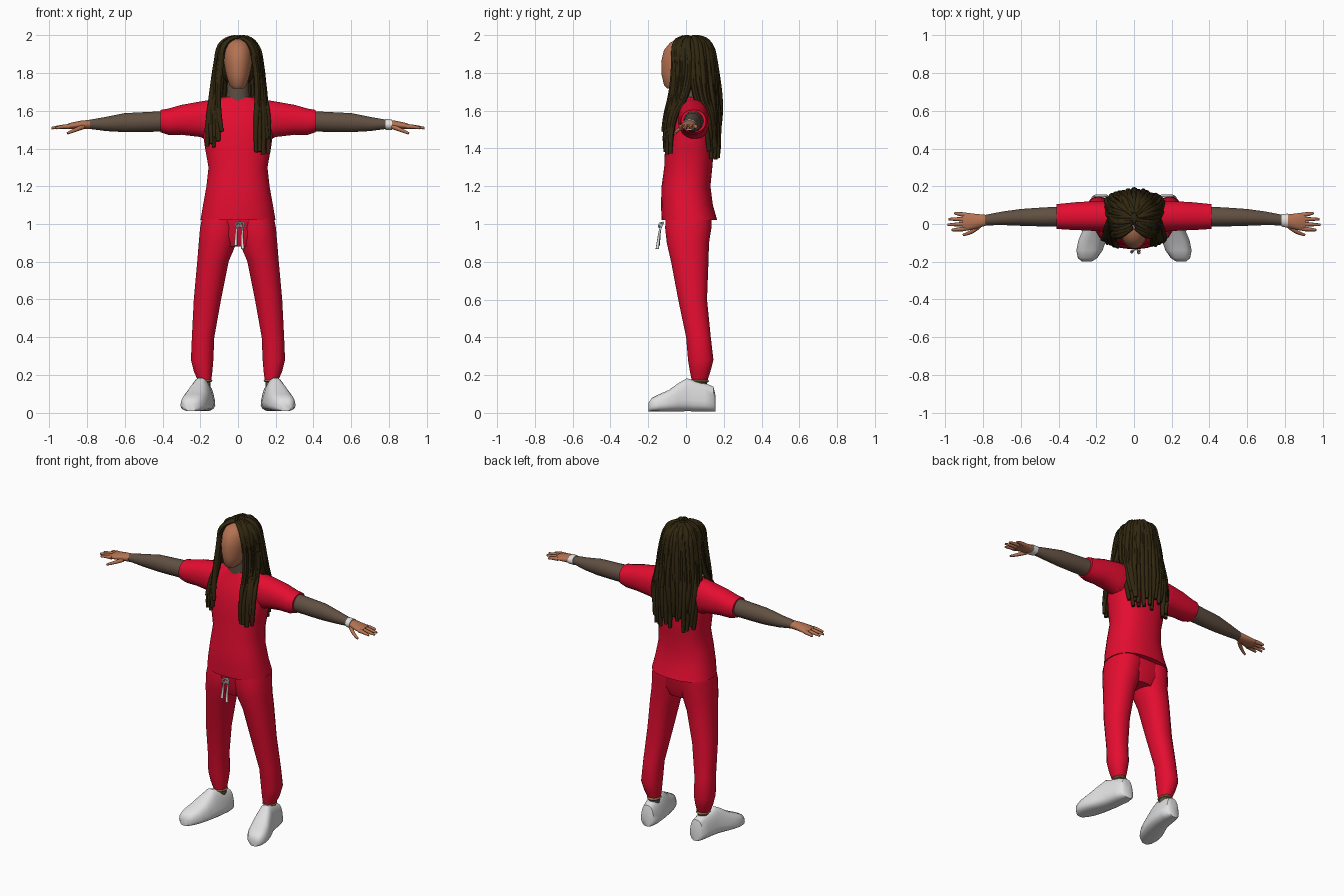
import bpy, bmesh, math, random
from mathutils import Vector

random.seed(4)
if "Cube" in bpy.data.objects:
    bpy.data.objects.remove(bpy.data.objects["Cube"], do_unlink=True)


def material(name, rgb):
    m = bpy.data.materials.new(name)
    m.use_nodes = True
    m.diffuse_color = (*rgb, 1)
    m.node_tree.nodes["Principled BSDF"].inputs["Base Color"].default_value = (*rgb, 1)
    return m


RED = material("red cloth", (0.78, 0.004, 0.03))
SKIN = material("warm skin", (0.46, 0.17, 0.085))
ARM = material("dark skin", (0.12, 0.08, 0.055))
HAIR = material("dark brown hair", (0.03, 0.02, 0.005))
WHITE = material("white", (0.75, 0.75, 0.75))
GOLD = material("tan beads", (0.35, 0.2, 0.08))


def smooth(obj, angle=45):
    bpy.ops.object.select_all(action="DESELECT")
    obj.select_set(True)
    bpy.context.view_layer.objects.active = obj
    bpy.ops.object.shade_smooth_by_angle(angle=math.radians(angle))


def loft(name, mat, rings, axis="z", side=1, n=20, p=1.0):
    """Skin superellipse rings (t, c1, c2, r1, r2) strung along an axis."""
    bm = bmesh.new()
    loops = []
    for t, c1, c2, r1, r2 in rings:
        loop = []
        for i in range(n):
            a = 2 * math.pi * (i + 0.5) / n
            u, v = [math.copysign(abs(f) ** p, f) for f in (math.cos(a), math.sin(a))]
            u, v = c1 + r1 * u, c2 + r2 * v
            co = {"z": (u, v, t), "x": (t, u, v), "y": (u, t, v)}[axis]
            loop.append(bm.verts.new((co[0] * side, co[1], co[2])))
        loops.append(loop)
    for a, b in zip(loops, loops[1:]):
        for i in range(n):
            j = (i + 1) % n
            bm.faces.new((a[i], a[j], b[j], b[i]))
    bm.faces.new(loops[0])
    bm.faces.new(loops[-1])
    bmesh.ops.recalc_face_normals(bm, faces=bm.faces)
    me = bpy.data.meshes.new(name)
    bm.to_mesh(me)
    bm.free()
    me.materials.append(mat)
    obj = bpy.data.objects.new(name, me)
    bpy.context.collection.objects.link(obj)
    smooth(obj)
    return obj


def tubes(name, mat, paths, depth, radii):
    """Round tapered strands through control points, joined in one mesh."""
    cu = bpy.data.curves.new(name, "CURVE")
    cu.dimensions = "3D"
    cu.bevel_depth, cu.bevel_resolution, cu.use_fill_caps = depth, 2, True
    cu.resolution_u = 5
    for path in paths:
        sp = cu.splines.new("NURBS")
        sp.points.add(len(path) - 1)
        for pt, co, r in zip(sp.points, path, radii):
            pt.co, pt.radius = (*co, 1), r
        sp.order_u, sp.use_endpoint_u = 3, True
    cu.materials.append(mat)
    obj = bpy.data.objects.new(name, cu)
    bpy.context.collection.objects.link(obj)
    bpy.ops.object.select_all(action="DESELECT")
    obj.select_set(True)
    bpy.context.view_layer.objects.active = obj
    bpy.ops.object.convert(target="MESH")
    smooth(bpy.context.object)


# Shirt, hips, neck and head
loft("shirt", RED, [
    (1.02, 0, .018, .2, .148), (1.1, 0, .005, .186, .138), (1.2, 0, 0, .168, .13),
    (1.3, 0, .012, .157, .128), (1.4, 0, .018, .175, .13), (1.5, 0, .025, .19, .125),
    (1.58, 0, .03, .185, .11), (1.64, 0, .035, .15, .085), (1.672, 0, .03, .085, .07)],
    n=28, p=.85)
loft("trouser_hips", RED, [
    (.88, 0, .015, .1, .09), (.94, 0, .015, .185, .112), (1.05, 0, .015, .185, .122)], p=.85)
loft("neck", ARM, [(1.62, 0, .025, .078, .068), (1.69, 0, .01, .06, .058),
                   (1.79, 0, 0, .055, .055)])
loft("head", SKIN, [
    (1.718, 0, -.065, .028, .035), (1.735, 0, -.055, .046, .062), (1.79, 0, -.032, .063, .098),
    (1.86, 0, -.022, .074, .11), (1.92, 0, -.015, .073, .103), (1.96, 0, -.005, .058, .08),
    (1.98, 0, 0, .03, .04)], n=24)

for side, label in ((1, "left"), (-1, "right")):
    # Sleeve, arm and hand
    loft(label + "_sleeve", RED, [
        (.08, .04, 1.57, .075, .095), (.15, .04, 1.548, .082, .11), (.2, .042, 1.555, .08, .095),
        (.3, .042, 1.552, .075, .08), (.37, .04, 1.542, .07, .07), (.41, .04, 1.545, .066, .06)],
        "x", side, p=.9)
    loft(label + "_arm", ARM, [
        (.36, .04, 1.545, .055, .055), (.5, .037, 1.54, .05, .053), (.6, .035, 1.537, .045, .051),
        (.7, .03, 1.53, .036, .038), (.79, .02, 1.528, .028, .024)], "x", side)
    loft(label + "_palm", SKIN, [
        (.785, .02, 1.527, .029, .025), (.83, .015, 1.525, .038, .023),
        (.88, .012, 1.52, .047, .018), (.91, .013, 1.516, .045, .012)], "x", side)
    fingers = []
    for y0, y1, tip in ((-.025, -.032, .965), (0, -.004, .988), (.025, .026, .982), (.048, .058, .95)):
        fingers.append([(side * .89, y0, 1.517), (side * .93, (y0 + y1) / 2, 1.517),
                        (side * tip, y1, 1.508)])
    fingers.append([(side * .82, -.01, 1.515), (side * .86, -.048, 1.5), (side * .905, -.058, 1.48)])
    tubes(label + "_fingers", SKIN, fingers, .0115, (1.1, 1, .55))

    # Trouser leg with gathered cuff, ankle and beads
    loft(label + "_trouser_leg", RED, [
        (1.04, .095, .015, .095, .122), (.98, .1, .012, .102, .124), (.9, .108, .01, .101, .113),
        (.8, .133, .02, .084, .1), (.6, .162, .035, .073, .077), (.4, .185, .066, .06, .066),
        (.28, .19, .078, .06, .068), (.22, .185, .075, .05, .055), (.175, .178, .072, .037, .043)],
        side=side, p=.9)
    loft(label + "_ankle", ARM, [(.12, .177, .075, .033, .038), (.2, .178, .072, .033, .038)],
         side=side)
    loft(label + "_anklet", GOLD, [(.162, .177, .074, .036, .042), (.168, .177, .074, .042, .048),
                                   (.178, .177, .074, .036, .042)], side=side)

    # Shoe: rings run heel to toe, then the upper is narrowed with height
    profile = ((.157, .175, .03, .09), (.145, .176, .05, .14), (.1, .178, .062, .158),
               (.04, .186, .066, .172), (.005, .192, .07, .184), (-.04, .206, .074, .158),
               (-.09, .222, .076, .122), (-.14, .236, .07, .1), (-.18, .246, .052, .08),
               (-.198, .25, .028, .055))
    shoe = loft(label + "_shoe", WHITE, [
        (y, x, (top + .008) / 2, r, (top - .008) / 2) for y, x, r, top in profile],
        "y", side, p=.65)
    for v in shoe.data.vertices:
        t = min(1, max(0, (v.co.y + .198) / .355))
        cx = side * (.25 - .075 * t)
        v.co.x = cx + (v.co.x - cx) * (1 - .45 * max(0, v.co.z - .04) / .14)

# Wristband
loft("wristband", WHITE, [(.782, .02, 1.527, .034, .029), (.815, .017, 1.526, .038, .029)], "x")

# Drawstring
tubes("drawstring", WHITE, [
    [(.01, -.12, 1.01), (-.008, -.137, .98), (-.01, -.142, .93), (-.012, -.148, .885)],
    [(.01, -.12, 1.01), (.026, -.137, .98), (.02, -.145, .92), (.026, -.152, .868)]],
    .008, (.7, .6, .9, 1.1))
tubes("drawstring_bow", WHITE, [
    [(.01, -.125, 1.005), (s * .025 + .01, -.14, 1.01), (s * .016 + .01, -.145, .975),
     (.01, -.13, .99)] for s in (1, -1)], .005, (1, 1, 1, 1))

# Scalp of hair
bpy.ops.mesh.primitive_uv_sphere_add(segments=28, ring_count=16, location=(0, .042, 1.86))
scalp = bpy.context.object
scalp.name = "hair_scalp"
scalp.scale = (.104, .112, .134)
scalp.data.materials.append(HAIR)
smooth(scalp, 60)


def jitter(points, amount=.007):
    return [Vector(q) + Vector([random.uniform(-amount, amount) for _ in "xyz"]) for q in points]


# Front locks fall over the chest on each side of the face
front = []
for s in (1, -1):
    for k in range(10):
        u = k / 9
        end = random.uniform(1.36, 1.46) + (.04 if s < 0 else 0)
        front.append(jitter([
            (s * .012, -.02 + .04 * u, 1.985), (s * (.07 + .025 * u), -.062 + .07 * u, 1.975),
            (s * (.094 + .025 * u), -.066 + .1 * u, 1.83),
            (s * (.105 + .035 * u), -.075 + .08 * u, 1.68),
            (s * (.1 + .06 * u), -.105 + .025 * u, 1.55),
            (s * (.09 + .075 * u), -.115 + .03 * u, end)]))
tubes("front_locks", HAIR, front, .0165, (.6, 1, 1, 1, .95, .6))

# Back locks fan round the head and hang behind the shoulders, in two layers
back = []
for layer, count in ((1, 19), (.86, 13)):
    for k in range(count):
        a = math.pi * k / (count - 1)
        c, d = math.cos(a) * layer, math.sin(a) * layer
        back.append(jitter([
            (.02 * c, .03 + .03 * d, 1.985), (.088 * c, .04 + .09 * d, 1.975),
            (.12 * c, .04 + .118 * d, 1.83), (.14 * c, .05 + .122 * d, 1.68),
            (.155 * c, .11 + .062 * d, 1.55),
            (.14 * c, .12 + .05 * d, random.uniform(1.34, 1.47))]))
tubes("back_locks", HAIR, back, .018, (.6, 1, 1, 1, .95, .6))
